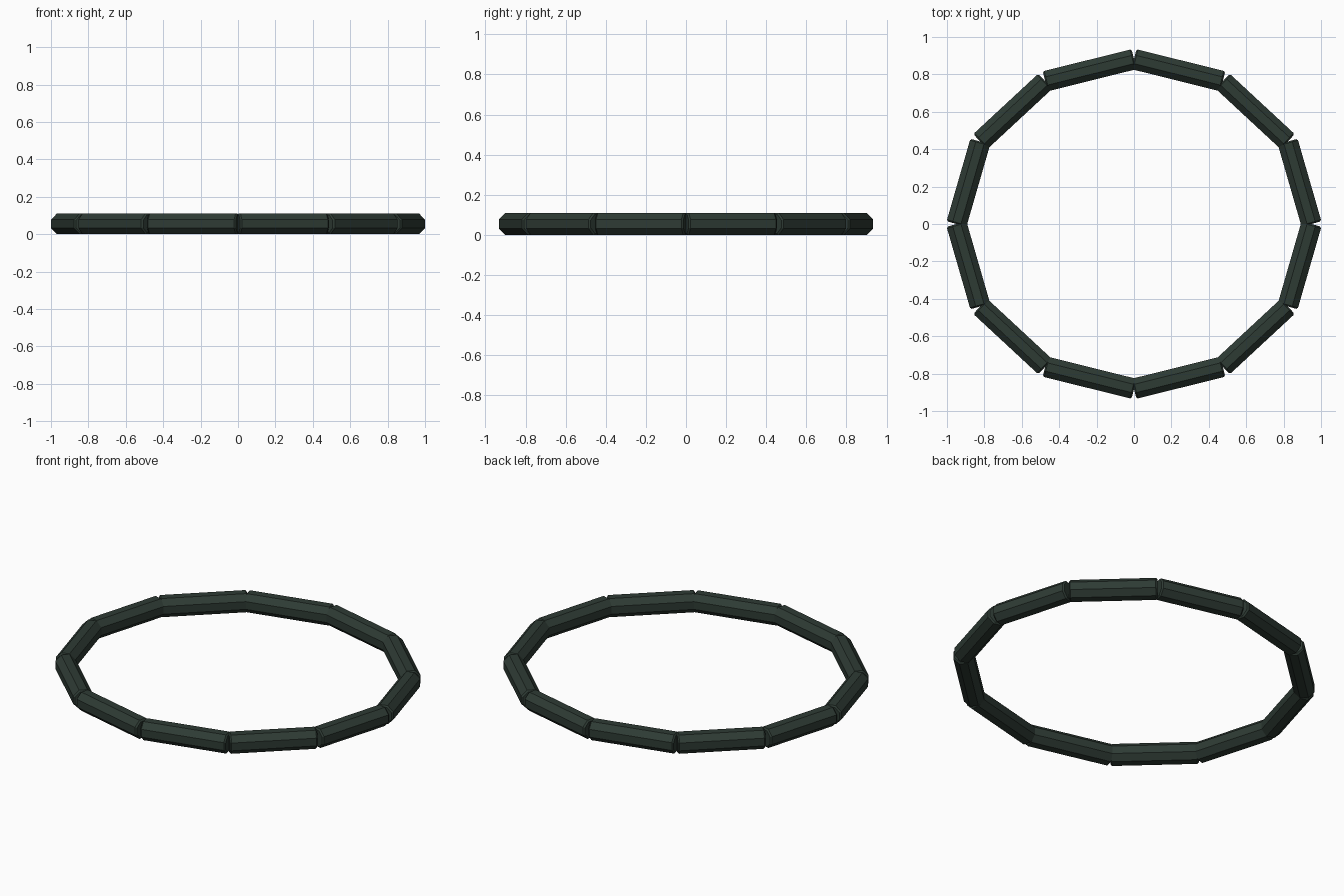
import bpy, bmesh, math
from mathutils import Vector

if "Cube" in bpy.data.objects:
    bpy.data.objects.remove(bpy.data.objects["Cube"])

COUNT = 12               # segments around the ring
RX, RY = 0.949, 0.881    # ellipse through the joints
APOTHEM = 0.055          # half thickness of the octagonal tube
BEVEL = 0.008            # small chamfer on the tube ends

green = bpy.data.materials.new("dark_green")
green.diffuse_color = (0.027, 0.043, 0.034, 1)
green.use_nodes = True
green.node_tree.nodes["Principled BSDF"].inputs["Base Color"].default_value = green.diffuse_color


def joint(i):
    a = 2 * math.pi * i / COUNT
    return Vector((RX * math.cos(a), RY * math.sin(a), APOTHEM))


def ring_segment(i):
    """Octagonal tube with chamfered ends, from joint i to joint i + 1."""
    start, end = joint(i), joint(i + 1)
    along = (end - start).normalized()
    up = Vector((0, 0, 1))
    side = along.cross(up)
    length = (end - start).length
    stations = [(0, APOTHEM - BEVEL), (BEVEL, APOTHEM),
                (length - BEVEL, APOTHEM), (length, APOTHEM - BEVEL)]
    bm = bmesh.new()
    loops = []
    for dist, apothem in stations:
        r = apothem / math.cos(math.pi / 8)
        loop = []
        for k in range(8):
            t = (k + 0.5) * math.pi / 4
            loop.append(bm.verts.new(start + along * dist
                                     + side * r * math.cos(t)
                                     + up * r * math.sin(t)))
        loops.append(loop)
    for a, b in zip(loops, loops[1:]):
        for k in range(8):
            n = (k + 1) % 8
            bm.faces.new((a[k], a[n], b[n], b[k]))
    bm.faces.new(loops[0])
    bm.faces.new(loops[-1])
    bmesh.ops.recalc_face_normals(bm, faces=bm.faces)
    name = f"ring_segment_{i + 1}"
    mesh = bpy.data.meshes.new(name)
    bm.to_mesh(mesh)
    bm.free()
    mesh.materials.append(green)
    bpy.context.collection.objects.link(bpy.data.objects.new(name, mesh))


# Ring of straight tubes
for i in range(COUNT):
    ring_segment(i)
